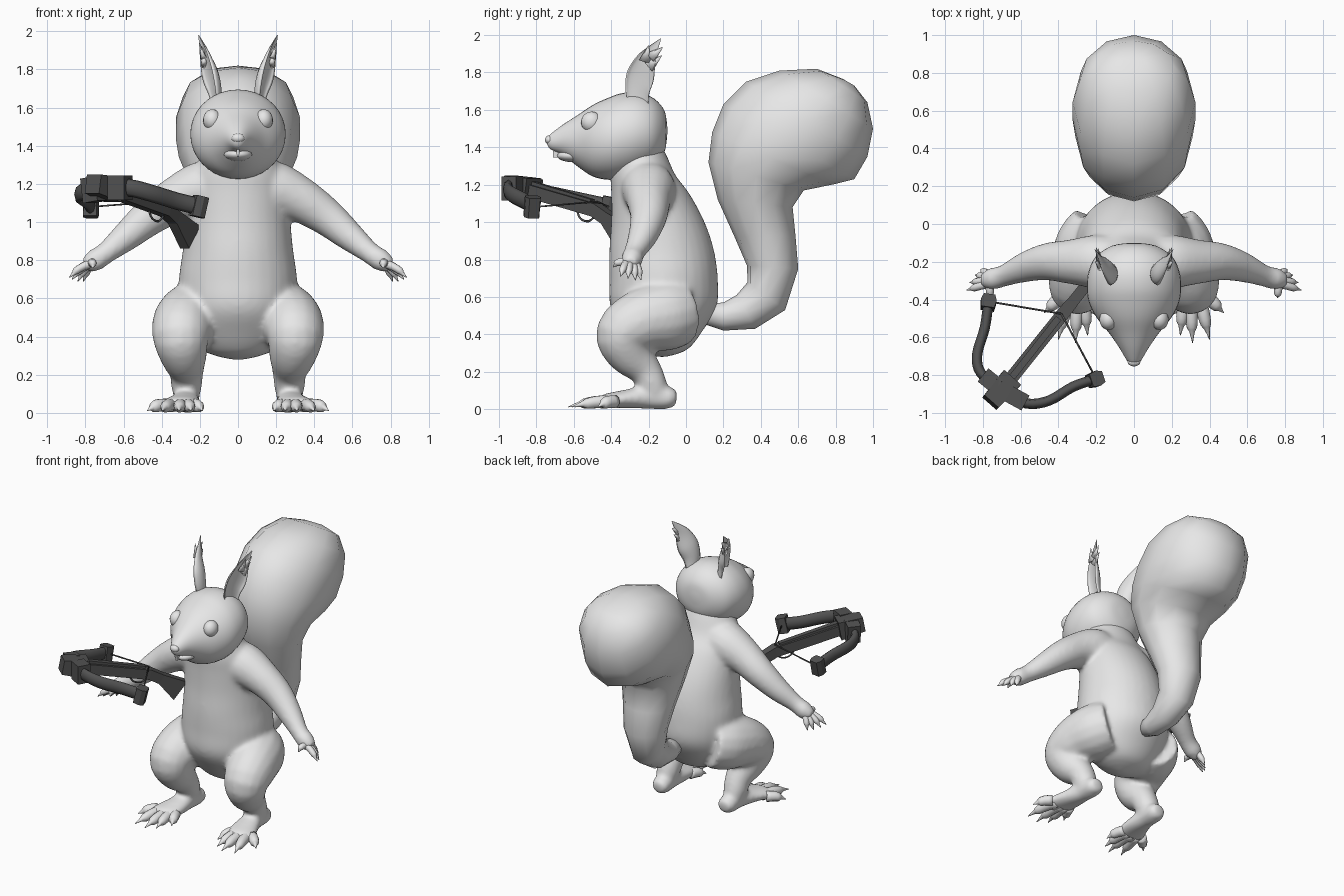
import bpy, bmesh, math
from mathutils import Vector

if "Cube" in bpy.data.objects:
    bpy.data.objects.remove(bpy.data.objects["Cube"], do_unlink=True)

X, Z = Vector((1, 0, 0)), Vector((0, 0, 1))
BOTH = (1, -1)


def material(name, grey):
    m = bpy.data.materials.new(name)
    m.use_nodes = True
    m.diffuse_color = (grey, grey, grey, 1)
    m.node_tree.nodes["Principled BSDF"].inputs["Base Color"].default_value = (grey, grey, grey, 1)
    return m


FUR = material("light grey fur", 0.8)
DARK = material("dark grey crossbow", 0.085)


def spline(rows, steps):
    """Smoothly resample rows of numbers."""
    out = []
    for i in range(len(rows) - 1):
        a, b, c, d = (rows[min(max(i + k, 0), len(rows) - 1)] for k in (-1, 0, 1, 2))
        for s in range(steps):
            t = s / steps
            out.append([0.5 * (2 * q + (r - p) * t + (2 * p - 5 * q + 4 * r - w) * t * t
                               + (3 * q - p - 3 * r + w) * t ** 3)
                        for p, q, r, w in zip(a, b, c, d)])
    return out + [list(rows[-1])]


def loft(bm, rings, n=24, sides=(1,), scoop=False):
    """Skin rings of (centre, axis u, axis v); scoop hollows the +v side."""
    phase, k = (math.pi / 4, math.sqrt(2)) if n == 4 else (0, 1)
    for side in sides:
        loops = []
        for c, u, v in rings:
            loop = []
            for i in range(n):
                a = phase + 2 * math.pi * i / n
                s = math.sin(a)
                if scoop and s > 0:
                    s *= -0.5
                p = c + k * (u * math.cos(a) + v * s)
                loop.append(bm.verts.new((p.x * side, p.y, p.z)))
            loops.append(loop)
        for a, b in zip(loops, loops[1:]):
            for i in range(n):
                bm.faces.new((a[i], a[(i + 1) % n], b[(i + 1) % n], b[i]))
        bm.faces.new(loops[0][::-1])
        bm.faces.new(loops[-1])


def tube(bm, rows, n=16, sides=(1,), ref=Z, steps=4, scoop=False):
    """Sweep along rows of x, y, z, half width, half height."""
    rows = spline(rows, steps) if steps > 1 else rows
    pts = [Vector(r[:3]) for r in rows]
    rings = []
    for i, r in enumerate(rows):
        d = (pts[min(i + 1, len(pts) - 1)] - pts[max(i - 1, 0)]).normalized()
        u = d.cross(Vector(ref)).normalized()
        rings.append((pts[i], u * r[3], u.cross(d) * r[-1]))
    loft(bm, rings, n, sides, scoop)


def ball(bm, centre, size, sides=(1,)):
    for s in sides:
        new = bmesh.ops.create_uvsphere(bm, u_segments=20, v_segments=12, radius=1)["verts"]
        for v in new:
            v.co = Vector((s * centre[0] + v.co.x * size[0], centre[1] + v.co.y * size[1],
                           centre[2] + v.co.z * size[2]))


def finish(bm, name, mat, smooth=True):
    bmesh.ops.recalc_face_normals(bm, faces=bm.faces)
    for f in bm.faces:
        f.smooth = smooth
    me = bpy.data.meshes.new(name)
    bm.to_mesh(me)
    bm.free()
    me.materials.append(mat)
    ob = bpy.data.objects.new(name, me)
    bpy.context.scene.collection.objects.link(ob)
    return ob


# Body: torso, arms and legs fused into one skin
bm = bmesh.new()
torso = [(.28, -.13, .04, .03), (.32, -.12, .17, .13), (.42, -.12, .26, .21), (.55, -.12, .30, .285),
         (.7, -.12, .31, .29), (.85, -.13, .29, .28), (1, -.15, .275, .25), (1.15, -.19, .26, .21),
         (1.25, -.23, .235, .175), (1.35, -.25, .19, .15), (1.45, -.27, .14, .12)]
loft(bm, [(Vector((0, y, z)), X * rx, Vector((0, ry, 0))) for z, y, rx, ry in spline(torso, 4)], 32)
tube(bm, [(.1, -.21, 1.19, .14), (.2, -.2, 1.17, .145), (.33, -.2, 1.115, .12), (.46, -.2, 1.03, .1),
          (.58, -.23, .93, .08), (.69, -.275, .84, .058), (.75, -.29, .8, .06), (.8, -.3, .77, .04)],
     sides=BOTH)
tube(bm, [(.17, -.03, .52, .18), (.23, -.12, .5, .19), (.28, -.24, .47, .17), (.3, -.335, .4, .15),
          (.285, -.3, .3, .125), (.27, -.22, .21, .09), (.27, -.18, .13, .08), (.27, -.15, .06, .06)],
     sides=BOTH, ref=X)
tube(bm, [(.265, -.05, .055, .04, .04), (.265, -.09, .06, .065, .06), (.27, -.2, .065, .065, .065),
          (.285, -.32, .055, .09, .05), (.31, -.42, .045, .1, .04), (.315, -.46, .04, .07, .03)], sides=BOTH)
body = finish(bm, "body", FUR)
remesh = body.modifiers.new("fuse", 'REMESH')
remesh.mode, remesh.voxel_size, remesh.use_smooth_shade = 'VOXEL', 0.014, True
relax = body.modifiers.new("relax", 'SMOOTH')
relax.factor, relax.iterations = 0.5, 14

# Fingers and toes, each ending in a pointed claw
bm = bmesh.new()
for x, y, z in ((.885, -.35, .71), (.87, -.31, .70), (.84, -.27, .69), (.81, -.24, .69), (.76, -.39, .76)):
    root = Vector((.765, -.295 + (y + .3) * .35, .785))
    tip = Vector((x, y, z))
    rows = [(*(root.lerp(tip, t) + Z * lift), r) for t, lift, r in
            ((0, 0, .025), (.4, .012, .021), (.7, .012, .019), (.8, .006, .011), (1, 0, .002))]
    tube(bm, rows, 10, BOTH, steps=2)
finish(bm, "fingers", FUR)
bm = bmesh.new()
for x, y in ((.185, -.5), (.245, -.59), (.31, -.63), (.4, -.61), (.475, -.47)):
    root, tip = Vector((.3 + (x - .31) * .5, -.38, .04)), Vector((x, y, .012))
    rows = [(*(root.lerp(tip, t) + Z * lift), r) for t, lift, r in
            ((0, 0, .036), (.4, .01, .034), (.66, .008, .028), (.76, .008, .015), (1, 0, .002))]
    tube(bm, rows, 10, BOTH, steps=2)
finish(bm, "toes", FUR)

# Head with a pointed snout
bm = bmesh.new()
head = [(-.745, 1.435, .012, .012), (-.725, 1.43, .036, .04), (-.66, 1.44, .075, .08), (-.58, 1.435, .13, .137),
        (-.5, 1.435, .195, .19), (-.42, 1.445, .237, .218), (-.34, 1.46, .25, .23), (-.25, 1.475, .24, .217),
        (-.17, 1.48, .2, .18), (-.115, 1.485, .115, .11), (-.1, 1.49, .02, .02)]
loft(bm, [(Vector((0, y, z)), X * rx, Z * rz) for y, z, rx, rz in spline(head, 4)], 36)
finish(bm, "head", FUR)
bm = bmesh.new()
ball(bm, (0, -.6, 1.355), (.075, .09, .035))
finish(bm, "lower_jaw", FUR)
bm = bmesh.new()
ball(bm, (0, -.73, 1.44), (.034, .024, .024))
finish(bm, "nose", FUR)
bm = bmesh.new()
tube(bm, [(0, -.695, 1.38, .017, .008), (0, -.695, 1.345, .015, .006)], 4, ref=X, steps=1)
finish(bm, "front_teeth", FUR, False)
bm = bmesh.new()
ball(bm, (.135, -.505, 1.535), (.048, .056, .056), BOTH)
finish(bm, "eyes", FUR)

# Hollow ears with tufted tips
bm = bmesh.new()
tube(bm, [(.125, -.25, 1.62, .05, .04), (.143, -.26, 1.7, .068, .055), (.163, -.245, 1.78, .078, .055),
          (.18, -.215, 1.86, .058, .035), (.192, -.18, 1.92, .03, .018), (.208, -.135, 1.98, .003, .003)],
     18, BOTH, (1, -.35, 0), 4, True)
for tuft in (((.178, -.2, 1.83), (.19, -.13, 1.89)), ((.185, -.19, 1.88), (.2, -.125, 1.935)),
             ((.18, -.22, 1.86), (.205, -.2, 1.945))):
    tube(bm, [(*p, r, r * .5) for p, r in zip(tuft, (.032, .002))], 8, BOTH, X, 1)
finish(bm, "ears", FUR)

# Bushy tail: pairs of inner and outer edge points with a half width
bm = bmesh.new()
tail = [(.06, .56, .08, .46, .04), (.2, .57, .2, .42, .075), (.27, .61, .37, .43, .095),
        (.33, .68, .53, .53, .12), (.325, .77, .6, .75, .15), (.26, .92, .585, .93, .18),
        (.17, 1.12, .57, 1.08, .22), (.12, 1.32, .63, 1.17, .27), (.14, 1.48, .78, 1.2, .31),
        (.2, 1.63, .9, 1.23, .325), (.32, 1.75, .97, 1.35, .325), (.5, 1.81, 1, 1.5, .29),
        (.7, 1.82, .97, 1.64, .21), (.84, 1.765, .9, 1.73, .07)]
loft(bm, [(Vector((0, (a + c) / 2, (b + d) / 2)), X * w, Vector((0, (c - a) / 2, (d - b) / 2)))
          for a, b, c, d, w in tail], 12)
finish(bm, "tail", FUR)

# Crossbow: stock with a flared butt and a rail
bm = bmesh.new()
tube(bm, [(-.725, -.91, 1.19, .035, .035), (-.38, -.48, 1.065, .035, .035), (-.33, -.42, 1.02, .03, .035),
          (-.25, -.32, .92, .03, .075)], 4, steps=1)
tube(bm, [(-.7, -.88, 1.225, .018, .012), (-.4, -.5, 1.11, .018, .012)], 4, steps=1)
finish(bm, "crossbow_stock", DARK, False)

# Curved bow limbs with end blocks
bm = bmesh.new()
limbs = ([(-.7, -.88, 1.18), (-.81, -.79, 1.16), (-.83, -.69, 1.14), (-.79, -.55, 1.11), (-.77, -.41, 1.08)],
         [(-.68, -.89, 1.18), (-.57, -.95, 1.18), (-.45, -.935, 1.15), (-.32, -.86, 1.11), (-.2, -.82, 1.08)])
for limb in limbs:
    tube(bm, [(*p, .027, .045) for p in limb], 8, steps=4)
finish(bm, "bow_limbs", DARK)
bm = bmesh.new()
for limb in limbs:
    tip, prev = Vector(limb[-1]), Vector(limb[-2])
    d = (tip - prev).normalized()
    tube(bm, [(*(tip + d * t), w, .055) for t, w in ((-.04, .035), (0, .042), (.03, .03))], 4, steps=1)
    root, out = Vector(limb[0]), Vector(limb[1])
    d = (out - root).normalized()
    tube(bm, [(*(root + d * t), .045, .065) for t in (.02, .12)], 4, steps=1)
tube(bm, [(-.76, -.945, 1.2, .05, .05), (-.65, -.82, 1.17, .06, .065)], 4, steps=1)
finish(bm, "bow_blocks", DARK, False)

# Drawn string and trigger guard
bm = bmesh.new()
nut = (-.385, -.475, 1.11)
for limb in limbs:
    tube(bm, [(*limb[-1], .005), (*nut, .005)], 6, steps=1)
tube(bm, [(-.47, -.585, 1.07, .006), (-.45, -.565, 1.02, .006), (-.415, -.52, 1.005, .006),
          (-.385, -.48, 1.04, .006)], 6, ref=(.78, -.63, 0))
finish(bm, "string_and_trigger_guard", DARK)
